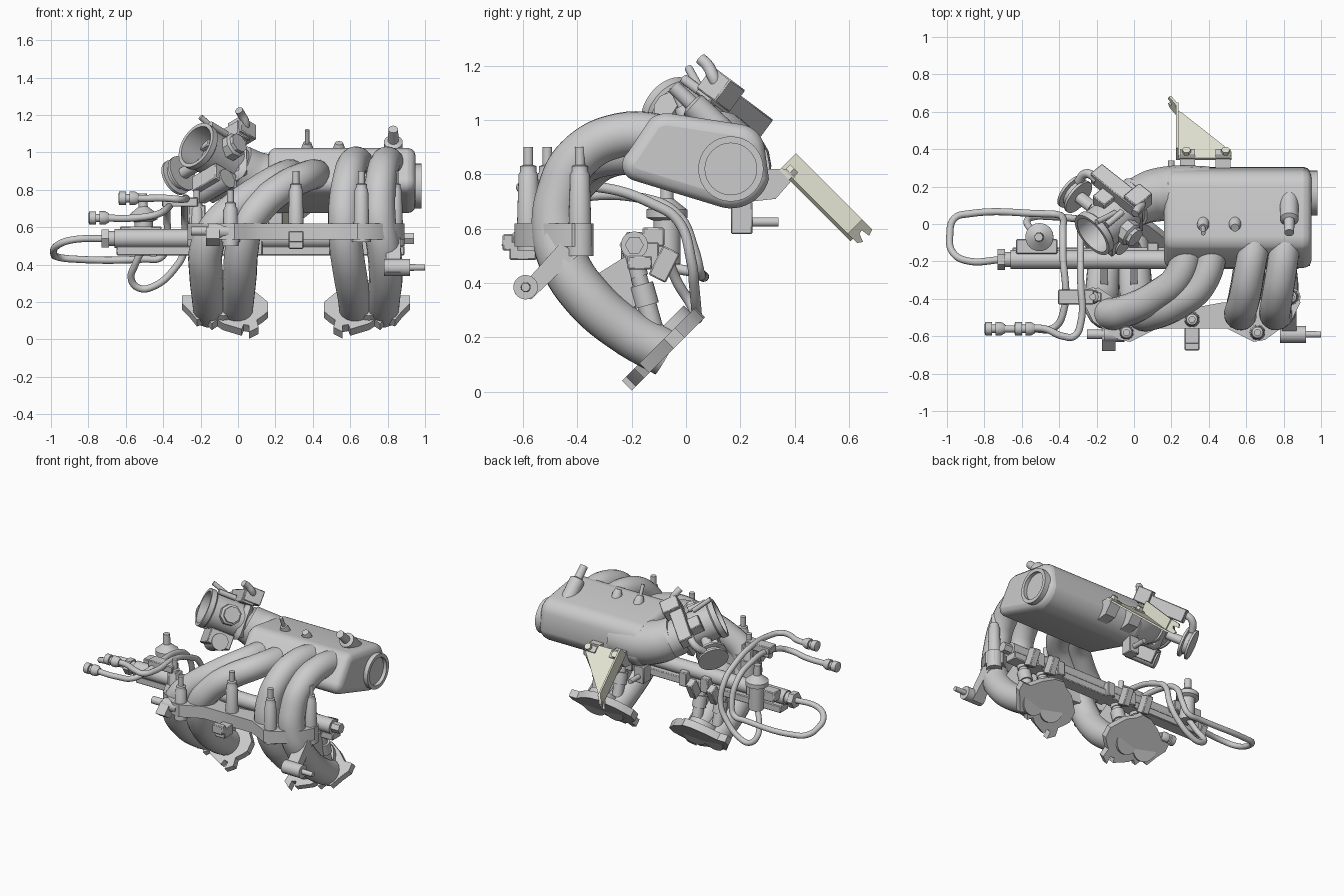
import bpy, bmesh, math
from mathutils import Vector as V, Matrix

if "Cube" in bpy.data.objects:
    bpy.data.objects.remove(bpy.data.objects["Cube"])


def mesh(name, bm, bevel=0, segs=3):
    bmesh.ops.remove_doubles(bm, verts=bm.verts, dist=1e-5)
    bmesh.ops.recalc_face_normals(bm, faces=bm.faces)
    me = bpy.data.meshes.new(name)
    bm.to_mesh(me)
    bm.free()
    ob = bpy.data.objects.new(name, me)
    bpy.context.collection.objects.link(ob)
    if bevel:
        m = ob.modifiers.new("bevel", 'BEVEL')
        m.width, m.segments, m.limit_method, m.angle_limit = bevel, segs, 'ANGLE', 0.9
    return ob


def prism(name, pts, origin, u, v, depth, **kw):
    """Extrude a 2D profile in the (u, v) plane along u x v."""
    o, u, v = V(origin), V(u).normalized(), V(v).normalized()
    bm = bmesh.new()
    f = bm.faces.new([bm.verts.new(o + u * a + v * b) for a, b in pts])
    r = bmesh.ops.extrude_face_region(bm, geom=[f])
    bmesh.ops.translate(bm, vec=u.cross(v) * depth,
                        verts=[g for g in r['geom'] if isinstance(g, bmesh.types.BMVert)])
    return mesh(name, bm, **kw)


def box(name, c, size, axes=((1, 0, 0), (0, 1, 0), (0, 0, 1)), bevel=0.005):
    bm = bmesh.new()
    rot = Matrix([V(a).normalized() for a in axes]).transposed().to_4x4()
    bmesh.ops.create_cube(bm, size=1, matrix=Matrix.Translation(c) @ rot @ Matrix.Diagonal((*size, 1)))
    return mesh(name, bm, bevel, 1)


def lathe(name, p, axis, prof, n=24):
    """Spin (distance, radius) pairs around an axis starting at p."""
    q = V(axis).to_track_quat('Z', 'Y')
    bm = bmesh.new()
    rings = [[bm.verts.new(V(p) + q @ V((r * math.cos(2 * math.pi * i / n), r * math.sin(2 * math.pi * i / n), t)))
              for i in range(n)] for t, r in [(prof[0][0], 1e-7)] + prof + [(prof[-1][0], 1e-7)]]
    for a, b in zip(rings, rings[1:]):
        for i in range(n):
            bm.faces.new((a[i], a[(i + 1) % n], b[(i + 1) % n], b[i]))
    bmesh.ops.dissolve_degenerate(bm, edges=bm.edges, dist=1e-6)
    return mesh(name, bm)


def cyl(name, p, q, r, n=24):
    d = V(q) - V(p)
    return lathe(name, p, d, [(0, r), (d.length, r)], n)


def tube(name, pts, r, radii=None, res=5):
    cu = bpy.data.curves.new(name, 'CURVE')
    cu.dimensions, cu.bevel_depth, cu.bevel_resolution = '3D', r, res
    cu.use_fill_caps, cu.resolution_u = True, 8
    sp = cu.splines.new('BEZIER')
    sp.bezier_points.add(len(pts) - 1)
    for i, (b, p) in enumerate(zip(sp.bezier_points, pts)):
        b.co = p
        b.handle_left_type = b.handle_right_type = 'AUTO'
        b.radius = radii[i] if radii else 1
    ob = bpy.data.objects.new(name, cu)
    bpy.context.collection.objects.link(ob)
    bpy.ops.object.select_all(action='DESELECT')
    bpy.context.view_layer.objects.active = ob
    ob.select_set(True)
    bpy.ops.object.convert(target='MESH')


def arc(cx, cy, r, a, b, n):
    return [(cx + r * math.cos(math.radians(a + (b - a) * i / n)),
             cy + r * math.sin(math.radians(a + (b - a) * i / n))) for i in range(n + 1)]


X, Y, Z = (1, 0, 0), (0, 1, 0), (0, 0, 1)

# Plenum chamber with end ring, elbow neck and top nipples
prism("plenum", arc(.165, .82, .145, -102, -15, 10) + arc(.19, .885, .1, 10, 84, 7)
      + arc(-.07, .925, .1, 86, 128, 5) + arc(-.175, .835, .06, 130, 255, 8),
      (.16, 0, 0), Y, Z, .79, bevel=.045)
lathe("plenum_end_ring", (.93, .165, .82), X, [(0, .12), (.05, .12), (.05, .095), (.025, .095)], 32)
tube("plenum_neck", [(.4, .16, .83), (.22, .165, .835), (.1, .15, .865), (0, .11, .92)], .148,
     [1, 1, .95, .85], 7)
for x in (.37, .54):
    lathe("plenum_boss", (x, .02, .97), (0, -.5, 1), [(0, .034), (.06, .032), (.09, .022)])
cyl("plenum_nipple", (.37, -.01, 1.03), (.37, -.05, 1.12), .012)
lathe("vacuum_port", (.83, .15, .94), (0, -.75, .7), [(0, .05), (.17, .05), (.18, .028), (.27, .026)])
for x in (.28, .47):
    prism("bracket_mount", [(.24, .7), (.33, .71), (.4, .79), (.37, .82), (.28, .82)], (x - .035, 0, 0), Y, Z, .08)
box("drain_block", (.2, .205, .64), (.08, .08, .12))
cyl("drain_pipe", (.2, .2, .625), (.2, .34, .625), .017)

# Four runners from plenum down to the head flanges
low = [(-.07, .14), (-.22, .225), (-.36, .345), (-.45, .48)]
runners = [((-.15, -.16, -.17, -.17), [(-.12, -.48, .6), (-.02, -.455, .7), (.12, -.385, .8), (.24, -.28, .87),
                                      (.3, -.05, .88)]),
           ((-.01, 0, .01, .02), [(.05, -.485, .61), (.12, -.475, .71), (.24, -.42, .81), (.36, -.32, .87),
                                  (.44, -.05, .88)]),
           ((.63, .62, .6, .58), [(.57, -.48, .6), (.57, -.465, .73), (.59, -.4, .86), (.62, -.24, .945),
                                  (.66, -.03, .93)]),
           ((.77, .78, .79, .78), [(.76, -.48, .6), (.755, -.465, .73), (.765, -.4, .86), (.79, -.24, .945),
                                   (.82, -.03, .93)])]
for xs, top in runners:
    tube("runner", [(x, y, z) for x, (y, z) in zip(xs, low)] + top, .088, [1, 1, 1.03, 1.03, 1, .97, .95, .93, .93], 7)

# Head flanges, mirrored about the middle of the manifold
flange = [(-.08, .05), (.02, .02), (.03, .045), (.06, .04), (.06, .005), (.11, .03), (.1, .07), (.13, .09),
          (.16, .115), (.16, .165), (.13, .19), (.08, .23), (.02, .25), (-.02, .275), (-.09, .27), (-.17, .24),
          (-.24, .2), (-.3, .2), (-.3, .16), (-.26, .12), (-.22, .07), (-.17, .085), (-.14, .05), (-.11, .07)]
stud = [(0, .042), (.2, .036), (.21, .03), (.23, .03), (.235, .018), (.3, .018)]
for s in (1, -1):
    mx = lambda x: .31 + s * (x - .31)
    prism("head_flange", [(mx(x), z * 1.414) for x, z in flange], (0, -.205, 0), X, (0, 1, 1), s and .05)
    prism("flange_collar", [(mx(a), b * 1.35 + .02) for a, b in arc(-.08, .155, .1, 0, 360, 20)[:-1]],
          (0, -.205, 0), X, (0, 1, 1), .085)
    # Injectors between rail and flange
    for x in (-.16, .0):
        x = mx(x)
        lathe("injector", (x, -.2, .52), (0, .28, -1),
              [(0, .035), (.1, .035), (.1, .03), (.13, .03), (.13, .045), (.21, .045), (.21, .036), (.36, .036)])
        box("injector_plug", (x, -.08, .47), (.05, .07, .12), (X, (0, .9, -.45), (0, .45, .9)))
        prism("runner_gusset", [(-.38, .4), (-.22, .5), (-.18, .32), (-.25, .27)], (x - .02, 0, 0), Y, Z, .04)
    for x, y in ((-.22, -.39), (-.04, -.58)):
        lathe("stud_boss", (mx(x), y, .6 if s < 0 else .5), Z, stud)
    cyl("outer_stud_base", (mx(-.22), -.39, .5), (mx(-.22), -.39, .62), .05)
    cyl("inner_stud_base", (mx(-.04), -.57, .52), (mx(-.04), -.57, .62), .05)
lathe("stud_boss", (.31, -.51, .6), Z, stud)

# Tie plate joining the runners, with clips and side nozzles
half = [(-.27, -.42), (-.25, -.35), (-.19, -.34), (-.1, -.4), (.15, -.42), (.31, -.45)]
front = [(.31, -.56), (.12, -.56), (.04, -.6), (-.02, -.63), (-.08, -.62), (-.22, -.52)]
loop = half + [(.62 - x, y) for x, y in half[-2::-1]] + [(.62 - x, y) for x, y in front[:0:-1]] + front
prism("tie_plate", loop, (0, 0, .535), X, Y, .085)
box("front_clip", (.31, -.6, .52), (.08, .1, .07))
box("front_clip_lip", (.31, -.655, .55), (.08, .04, .06))
prism("nozzle_arm", [(-.63, .36), (-.57, .34), (-.4, .5), (-.46, .55)], (.79, 0, 0), Y, Z, .08)
lathe("nozzle", (.78, -.59, .385), X, [(0, .045), (.14, .045), (.14, .018), (.22, .016)])
prism("left_lug", [(-.68, .54), (-.62, .5), (-.55, .53), (-.55, .6), (-.62, .6)], (-.17, 0, 0), Y, Z, .07)
lathe("left_port", (-.25, -.59, .58), X, [(0, .025), (.09, .025), (.09, .04), (.2, .04)])

# Fuel rail and its end fittings
cyl("fuel_rail", (-.66, -.19, .54), (.88, -.19, .54), .05)
box("rail_web", (.12, -.17, .475), (1.54, .09, .05))
cyl("rail_hex", (-.73, -.19, .54), (-.69, -.19, .54), .055, 6)
cyl("rail_neck", (-.7, -.19, .54), (-.64, -.19, .54), .04)
cyl("rail_end_hex", (.86, -.19, .54), (.94, -.19, .54), .035, 6)
for x in (-.07, .1, .52, .69):
    box("rail_pad", (x, -.17, .5), (.06, .14, .1))
lathe("pressure_regulator", (-.5, -.07, .47), (-.03, 0, 1),
      [(0, .05), (.16, .05), (.17, .075), (.2, .075), (.22, .05), (.24, .025), (.31, .022)])
box("regulator_mount", (-.52, -.12, .57), (.22, .08, .07))

# Fuel hoses with threaded ends
tube("supply_hose", [(-.7, -.19, .54), (-.9, -.195, .53), (-.97, -.15, .5), (-.985, -.06, .46), (-.96, .03, .44),
                     (-.88, .055, .43), (-.5, .055, .43), (-.41, .05, .44), (-.38, .03, .52), (-.38, -.03, .65),
                     (-.38, -.15, .71), (-.38, -.48, .7), (-.43, -.555, .67), (-.55, -.56, .65), (-.74, -.56, .65)], .019)
tube("return_hose", [(-.5, -.07, .5), (-.55, -.03, .4), (-.57, .02, .32), (-.53, .04, .275), (-.46, .04, .28),
                     (-.33, .03, .39), (-.285, .02, .48), (-.285, -.03, .63), (-.285, -.12, .69), (-.285, -.3, .75),
                     (-.285, -.53, .75), (-.32, -.6, .75), (-.38, -.6, .755), (-.48, -.56, .755), (-.6, -.56, .755)], .019)
for x, z in ((-.69, .65), (-.53, .755)):
    lathe("hose_fitting", (x, -.56, z), (-1, 0, 0),
          [(0, .024), (.02, .036), (.05, .036), (.05, .022), (.07, .022), (.07, .035), (.105, .035), (.11, .02)], 12)
box("hose_clamp", (-.31, -.39, .735), (.19, .08, .05))
box("clamp_stem", (-.22, -.39, .66), (.09, .05, .12))

# Throttle body in its own frame: n points out of the mouth
n = V((-.7, -.57, .42)).normalized()
w = V((0, .6, .8))
s = w.cross(n).normalized()
w = n.cross(s)
ax = (s, w, n)
mouth = V((-.225, -.06, 1.04))
at = lambda a, b, c: mouth + s * a + w * b - n * c
lathe("throttle_body", mouth, -n, [(.14, .105), (0, .11), (0, .13), (.035, .13), (.045, .118), (.2, .115), (.36, .12)], 40)
box("throttle_flange", at(0, 0, .26), (.25, .25, .06), ax, .03)
cyl("throttle_shaft", at(-.27, 0, .14), at(.16, 0, .14), .028)
lathe("position_sensor", at(.1, 0, .15), s, [(0, .07), (.05, .07), (.06, .055), (.08, .055)], 8)
lathe("throttle_lever", at(-.29, 0, .13), s,
      [(0, .1), (.015, .1), (.02, .075), (.045, .075), (.05, .1), (.065, .1), (.065, .03), (.16, .03)])
box("idle_motor_block", at(-.02, -.16, .16), (.18, .1, .16), ax)
cyl("idle_motor", at(-.12, -.18, .16), at(.08, -.18, .16), .055)
box("idle_valve", at(-.03, .15, .23), (.33, .09, .09), ax)
box("idle_valve_cap", at(.1, .17, .25), (.1, .1, .12), ax)
box("sensor_side", at(-.06, .11, .16), (.09, .08, .1), ax)
tube("valve_pipe", [at(.12, .17, .25), (.04, .1, 1.16), (.02, .08, 1.2), (.005, .055, 1.225)], .022)
tube("vent_pipe", [at(-.16, .15, .2), at(-.2, .16, .2), at(-.24, .14, .19), at(-.26, .08, .16)], .024)
cyl("breather_pipe", (-.1, .06, 1.1), (-.2, .01, 1.19), .015)
cyl("sensor_pin", at(.07, .12, .16), at(.07, .12, .04), .018)

# Pale folded bracket behind the plenum
mat = bpy.data.materials.new("pale_bracket")
mat.diffuse_color = (.78, .78, .66, 1)
mat.use_nodes = True
mat.node_tree.nodes["Principled BSDF"].inputs["Base Color"].default_value = mat.diffuse_color
d, up = V((0, 1, -1)).normalized(), V((0, 1, 1)).normalized()
o = V((0, .352, .825))
parts = [prism("bracket_plate", [(.225, 0), (.52, 0), (.52, .05), (.26, .34), (.225, .37)], o, X, d, -.012),
         prism("bracket_lip", [(0, 0), (.345, 0), (.345, .075), (0, .075)], o + V((.225, 0, 0)), d, up, .012),
         prism("bracket_hook", [(0, 0), (.07, 0), (.085, .018), (.05, .03), (.045, .045), (.085, .05), (.075, .075),
                                (0, .075)], o + V((.225, 0, 0)) + d * .325, d + V((-.6, 0, 0)), up, .014)]
for x in (.28, .49):
    parts.append(cyl("bracket_bolt", o + V((x, 0, 0)) + d * .035 - up * .03, o + V((x, 0, 0)) + d * .035 + up * .03, .024, 6))
for p in parts:
    p.data.materials.append(mat)

bpy.ops.object.select_all(action='SELECT')
bpy.context.view_layer.objects.active = parts[0]
bpy.ops.object.shade_smooth_by_angle(angle=math.radians(35))
